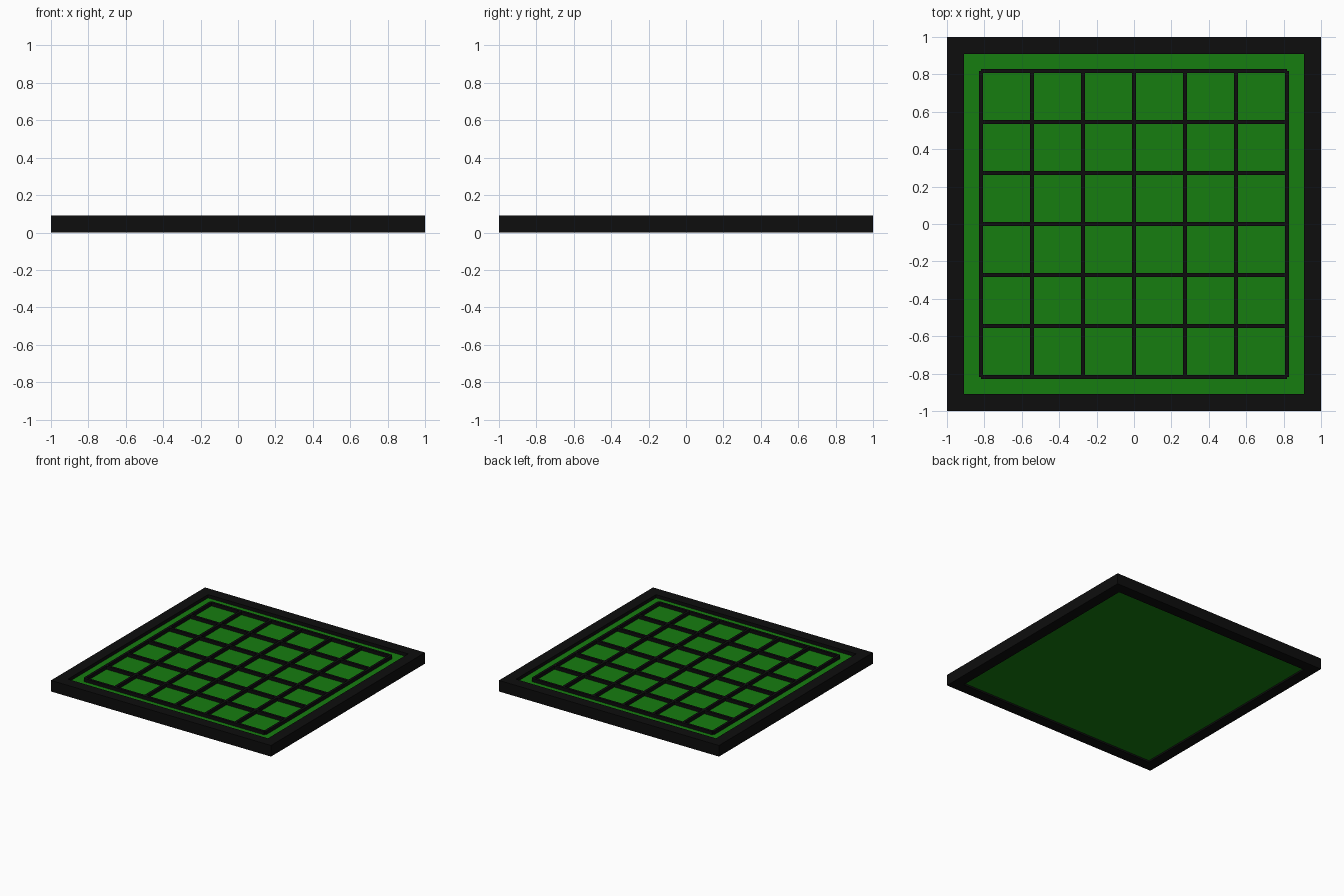
import bpy, bmesh

if "Cube" in bpy.data.objects:
    bpy.data.objects.remove(bpy.data.objects["Cube"])

U = 1 / 11           # frame thickness; the board is 22 units wide
H = U                # overall height
PANEL_LOW, PANEL_TOP = 0.014, 0.064
BAR = 0.021          # grid bar width


def material(name, rgb):
    m = bpy.data.materials.new(name)
    m.diffuse_color = (*rgb, 1)
    m.use_nodes = True
    m.node_tree.nodes["Principled BSDF"].inputs["Base Color"].default_value = m.diffuse_color
    return m


black = material("black", (0.004, 0.004, 0.004))
green = material("green", (0.008, 0.205, 0.005))


def box(name, x, y, z, mat):
    """Box spanning the given (low, high) ranges."""
    bpy.ops.mesh.primitive_cube_add(size=1, location=[sum(r) / 2 for r in (x, y, z)])
    ob = bpy.context.object
    ob.name = name
    ob.scale = [r[1] - r[0] for r in (x, y, z)]
    ob.data.materials.append(mat)
    return ob


# Square frame: closed ring with a rectangular section
bm = bmesh.new()
rings = []
for r, z in ((1, 0), (1, H), (1 - U, H), (1 - U, 0)):
    rings.append([bm.verts.new((sx * r, sy * r, z))
                  for sx, sy in ((-1, -1), (1, -1), (1, 1), (-1, 1))])
for a, b in zip(rings, rings[1:] + rings[:1]):
    for i in range(4):
        j = (i + 1) % 4
        bm.faces.new((a[i], a[j], b[j], b[i]))
bmesh.ops.recalc_face_normals(bm, faces=bm.faces)
mesh = bpy.data.meshes.new("frame")
bm.to_mesh(mesh)
bm.free()
mesh.materials.append(black)
bpy.context.collection.objects.link(bpy.data.objects.new("frame", mesh))

# Recessed panel
p = 1 - U
box("panel", (-p, p), (-p, p), (PANEL_LOW, PANEL_TOP), green)

# Raised grid bars, seven each way
L = 9 * U
for i in range(7):
    c = (i - 3) * 3 * U
    across = (c - BAR / 2, c + BAR / 2)
    box(f"bar_lengthwise_{i}", across, (-L, L), (PANEL_TOP, H), black)
    box(f"bar_crosswise_{i}", (-L, L), across, (PANEL_TOP, H), black)
